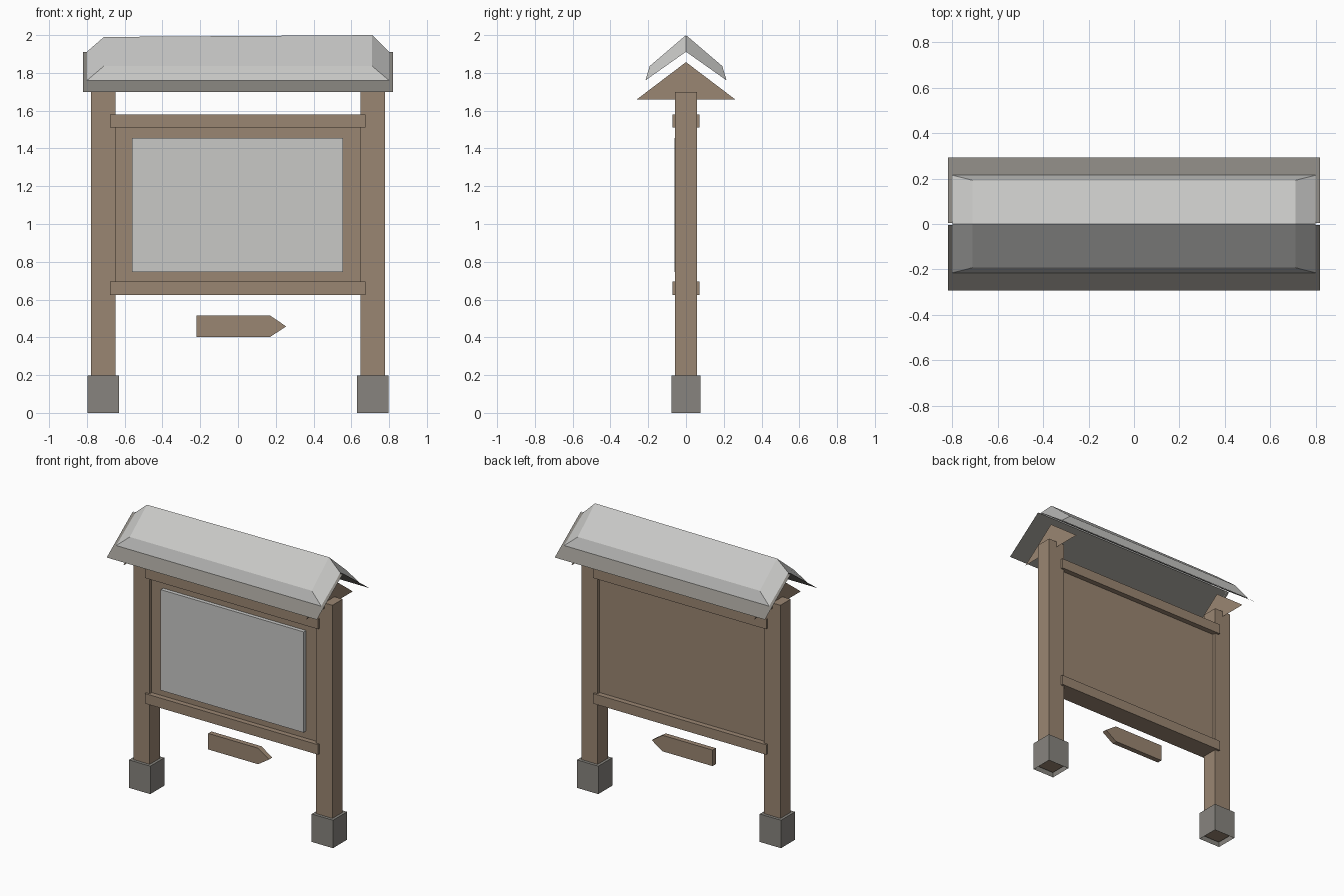
import bpy

cube = bpy.data.objects.get("Cube")
if cube:
    bpy.data.objects.remove(cube, do_unlink=True)


def material(name, rgb):
    m = bpy.data.materials.new(name)
    m.use_nodes = True
    m.diffuse_color = (*rgb, 1)
    m.node_tree.nodes["Principled BSDF"].inputs["Base Color"].default_value = (*rgb, 1)
    return m


wood = material("brown_wood", (0.323, 0.238, 0.168))
stone = material("grey_stone", (0.242, 0.231, 0.209))
pale = material("pale_grey", (0.578, 0.578, 0.565))


def mesh_object(name, verts, faces, mat):
    me = bpy.data.meshes.new(name)
    me.from_pydata(verts, [], faces)
    me.materials.append(mat)
    ob = bpy.data.objects.new(name, me)
    bpy.context.collection.objects.link(ob)
    return ob


def prism(name, outline, y0, y1, mat):
    """Extrude an x-z outline (counter-clockwise from the front) along y."""
    n = len(outline)
    verts = [(x, y, z) for y in (y0, y1) for x, z in outline]
    faces = [tuple(range(n)), tuple(range(2 * n - 1, n - 1, -1))]
    faces += [(i, i + n, (i + 1) % n + n, (i + 1) % n) for i in range(n)]
    return mesh_object(name, verts, faces, mat)


def box(name, x0, x1, y0, y1, z0, z1, mat):
    return prism(name, [(x0, z0), (x1, z0), (x1, z1), (x0, z1)], y0, y1, mat)


# Posts, hollow footings and gable plates
for side, s in (("left", 1), ("right", -1)):
    c = s * 0.713
    box(side + "_post", c - 0.064, c + 0.064, -0.057, 0.057, 0.02, 1.70, wood)
    foot = box(side + "_footing", c - 0.083, c + 0.083, -0.078, 0.078, 0, 0.197, stone)
    # drop the underside so the footing is an open shell
    verts = [v.co[:] for v in foot.data.vertices]
    faces = [tuple(p.vertices) for p in foot.data.polygons if p.normal.z > -0.5]
    foot.data.clear_geometry()
    foot.data.from_pydata(verts, [], faces)
    mesh_object(side + "_gable",
                [(c, -0.26, 1.66), (c, 0.26, 1.66), (c, 0, 1.857)], [(0, 1, 2)], wood)

# Notice board between the posts
box("back_board", -0.65, 0.65, -0.035, 0.035, 0.66, 1.54, wood)
box("notice_sheet", -0.56, 0.555, -0.062, -0.03, 0.745, 1.455, pale)
for name, z in (("lower_rail", 0.625), ("upper_rail", 1.51)):
    box(name, -0.677, 0.675, -0.072, 0.072, z, z + 0.07, wood)

# Arrow-shaped pointer below the board
prism("pointer_sign",
      [(-0.22, 0.402), (0.17, 0.402), (0.255, 0.458), (0.17, 0.515), (-0.22, 0.515)],
      -0.018, 0.018, wood)

# Roof slopes and the bevelled cover lying on them
for side, s in (("front", -1), ("back", 1)):
    eave, ridge = (s * 0.292, 1.70), (s * 0.005, 1.91)
    quad = (0, 1, 2, 3) if s < 0 else (3, 2, 1, 0)
    mesh_object(side + "_roof_slope",
                [(-0.82, *eave), (0.82, *eave), (0.82, *ridge), (-0.82, *ridge)],
                [quad], stone)
    rim, shoulder = (s * 0.215, 1.76), (s * 0.192, 1.836)
    verts = [(-0.80, *rim), (0.80, *rim), (0.71, *shoulder), (-0.71, *shoulder),
             (0.71, 0, 2.0), (-0.71, 0, 1.99), (0.80, 0, 1.912), (-0.80, 0, 1.912)]
    faces = [(0, 1, 2, 3), (3, 2, 4, 5), (1, 6, 4, 2), (0, 3, 5, 7)]
    if s > 0:
        faces = [f[::-1] for f in faces]
    mesh_object(side + "_roof_cover", verts, faces, pale)
